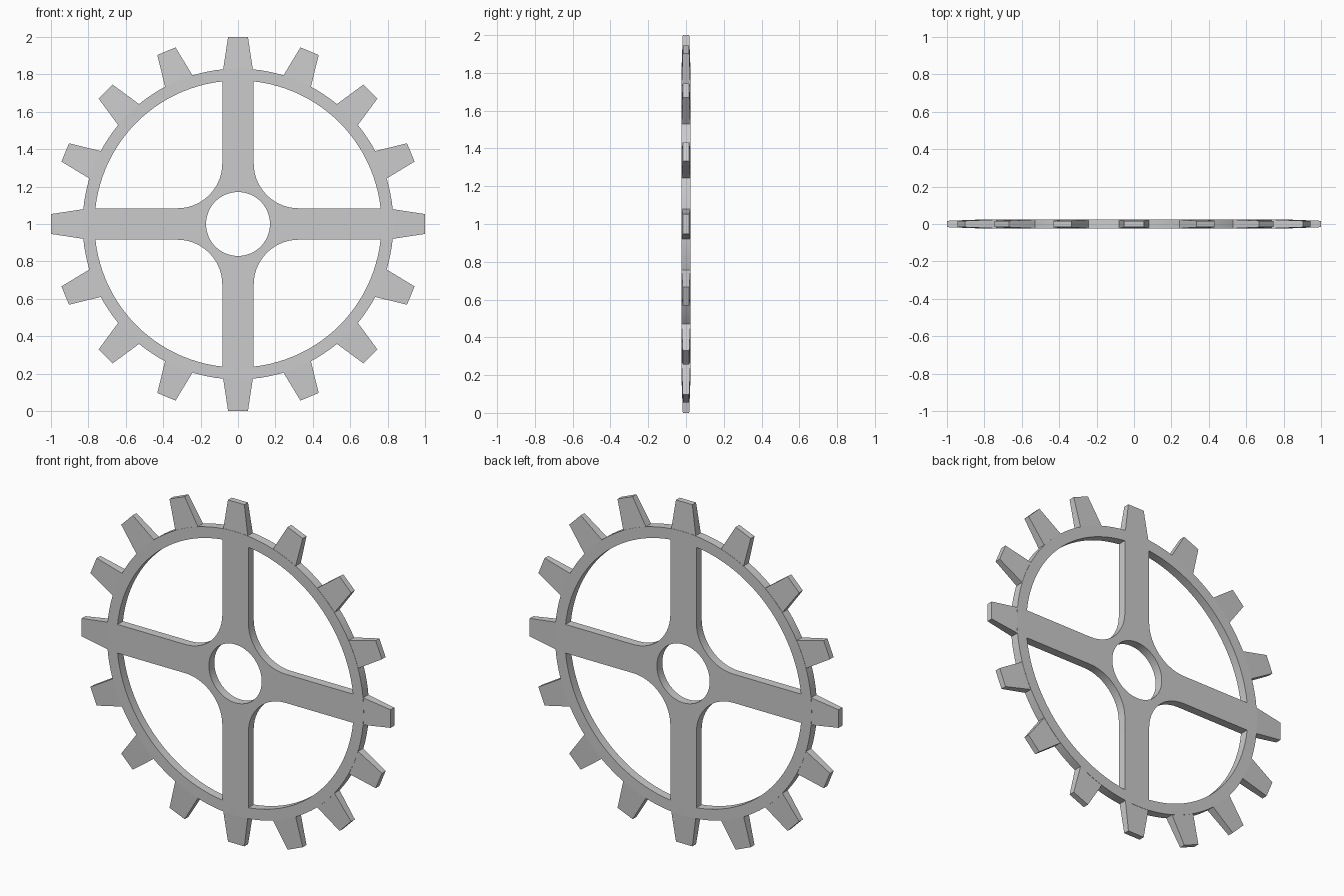
import bpy, bmesh
from math import sin, cos, asin, pi, radians

if "Cube" in bpy.data.objects:
    bpy.data.objects.remove(bpy.data.objects["Cube"])

CENTRE = (0, 0, 1)
HALF = 0.025          # half thickness of the plate
R_OUT, R_IN, R_HOLE = 0.831, 0.767, 0.171
SPOKE = 0.084         # half width of a spoke
FILLET = 0.24


def arc(cx, cy, r, a0, a1, n):
    return [(cx + r * cos(a0 + (a1 - a0) * i / n),
             cy + r * sin(a0 + (a1 - a0) * i / n)) for i in range(n + 1)]


def circle(r, n):
    return arc(0, 0, r, 0, 2 * pi, n)[:-1]


def turn(points, a):
    return [(x * cos(a) - y * sin(a), x * sin(a) + y * cos(a)) for x, y in points]


# Wheel plate: rim, four spokes and bored hub, cut as one flat profile
a = asin(SPOKE / R_IN)
c = SPOKE + FILLET
window = arc(0, 0, R_IN, a, pi / 2 - a, 24) + arc(c, c, FILLET, pi, 1.5 * pi, 14)
loops = [circle(R_OUT, 128), circle(R_HOLE, 48)]
loops += [turn(window, k * pi / 2) for k in range(4)]

curve = bpy.data.curves.new("wheel_plate", 'CURVE')
curve.dimensions = '2D'
curve.fill_mode = 'BOTH'
curve.extrude = HALF
for pts in loops:
    s = curve.splines.new('POLY')
    s.points.add(len(pts) - 1)
    for p, (x, y) in zip(s.points, pts):
        p.co = (x, y, 0, 1)
    s.use_cyclic_u = True
plate = bpy.data.objects.new("wheel_plate", curve)
bpy.context.collection.objects.link(plate)
plate.rotation_euler.x = radians(90)
plate.location = CENTRE
bpy.context.view_layer.objects.active = plate
plate.select_set(True)
bpy.ops.object.convert(target='MESH')
plate = bpy.context.object
bm = bmesh.new()
bm.from_mesh(plate.data)
bmesh.ops.remove_doubles(bm, verts=bm.verts, dist=1e-5)
bmesh.ops.recalc_face_normals(bm, faces=bm.faces)
bm.to_mesh(plate.data)
bm.free()
bpy.ops.object.shade_smooth_by_angle(angle=radians(30))

# Sixteen teeth: blocks tapering in width and thickness toward the tip
bm = bmesh.new()
for k in range(16):
    t = k * pi / 8
    for v in bmesh.ops.create_cube(bm, size=2)["verts"]:
        tip = v.co.x > 0
        r = 1.0 if tip else 0.79
        w = v.co.z * (0.053 if tip else 0.085)
        d = v.co.y * (0.017 if tip else HALF)
        v.co = (r * cos(t) - w * sin(t), d, r * sin(t) + w * cos(t))
bmesh.ops.recalc_face_normals(bm, faces=bm.faces)
mesh = bpy.data.meshes.new("teeth")
bm.to_mesh(mesh)
bm.free()
teeth = bpy.data.objects.new("teeth", mesh)
teeth.location = CENTRE
bpy.context.collection.objects.link(teeth)
